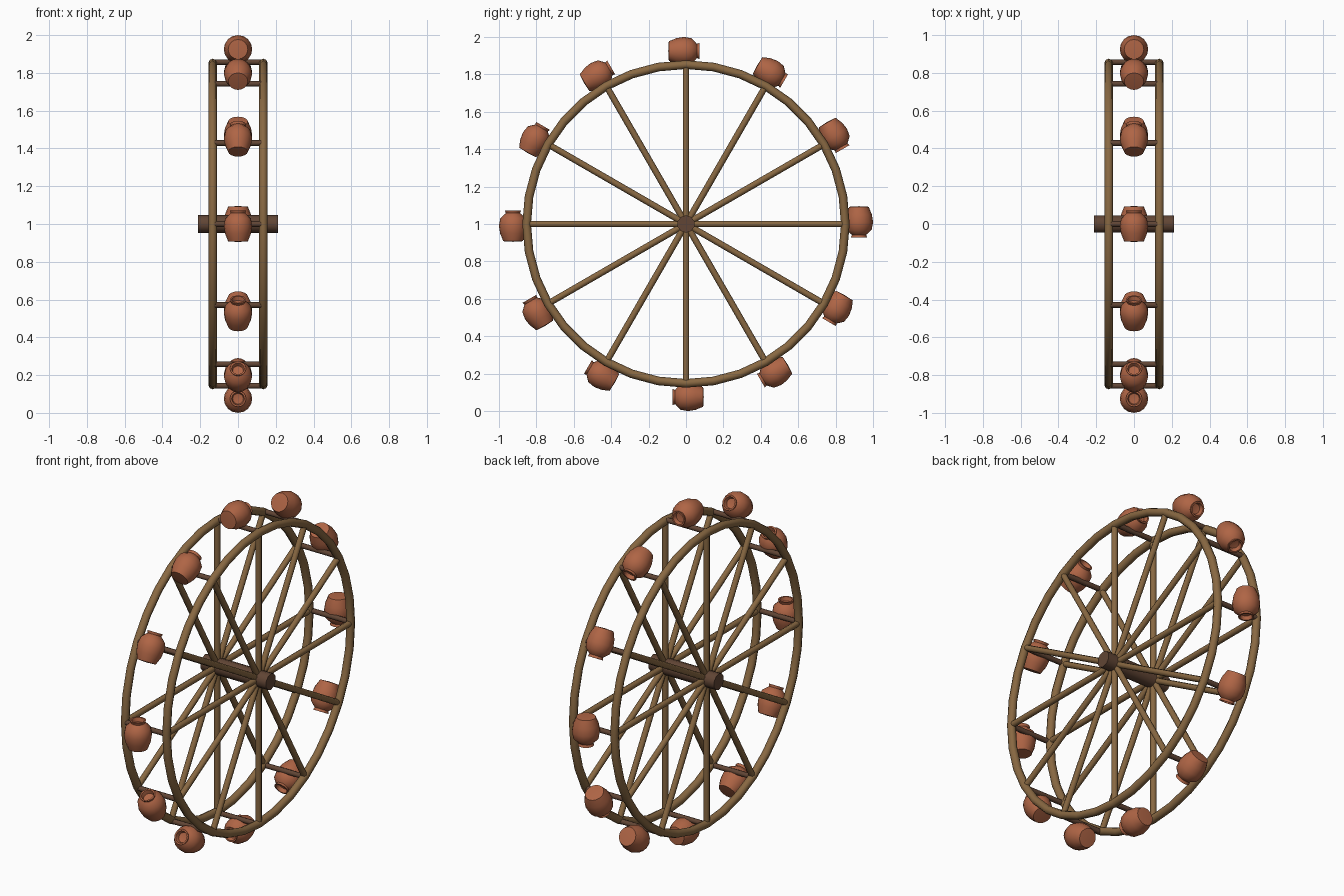
import bpy, bmesh, math
from mathutils import Vector, Matrix

cube = bpy.data.objects.get("Cube")
if cube:
    bpy.data.objects.remove(cube, do_unlink=True)

COUNT = 12        # spokes, crossbars and pots
RIM_R = 0.852
RIM_X = 0.134
HUB = Vector((0, 0, 1))


def material(name, rgb):
    m = bpy.data.materials.new(name)
    m.use_nodes = True
    m.diffuse_color = (*rgb, 1)
    m.node_tree.nodes["Principled BSDF"].inputs["Base Color"].default_value = (*rgb, 1)
    return m


wood = material("oak wood", (0.25, 0.14, 0.055))
dark_wood = material("dark wood", (0.12, 0.06, 0.035))
clay = material("terracotta", (0.43, 0.13, 0.06))


def finish(obj, name, mat, angle=60):
    obj.name = name
    obj.data.materials.append(mat)
    bpy.ops.object.select_all(action='DESELECT')
    obj.select_set(True)
    bpy.context.view_layer.objects.active = obj
    bpy.ops.object.shade_smooth_by_angle(angle=math.radians(angle))
    return obj


def rod(name, a, b, radius, mat, sides=8):
    a, b = Vector(a), Vector(b)
    bpy.ops.mesh.primitive_cylinder_add(vertices=sides, radius=radius, depth=(b - a).length,
                                        location=(a + b) / 2)
    obj = bpy.context.object
    obj.rotation_euler = (b - a).to_track_quat('Z', 'Y').to_euler()
    return finish(obj, name, mat)


def radial(angle):
    return Vector((0, math.sin(angle), math.cos(angle)))


# Pot profile as radius and height, spun around its own axis
PROFILE = [(0, -0.095), (0.052, -0.092), (0.069, -0.05), (0.075, -0.01), (0.068, 0.03),
           (0.045, 0.052), (0.038, 0.058), (0.043, 0.072), (0.034, 0.072), (0.028, 0.05), (0, 0.045)]


def pot_mesh():
    bm = bmesh.new()
    verts = [bm.verts.new((r, 0, z)) for r, z in PROFILE]
    edges = [bm.edges.new(pair) for pair in zip(verts, verts[1:])]
    bmesh.ops.spin(bm, geom=verts + edges, cent=(0, 0, 0), axis=(0, 0, 1),
                   angle=math.tau, steps=16)
    bmesh.ops.remove_doubles(bm, verts=bm.verts, dist=0.0005)
    bmesh.ops.recalc_face_normals(bm, faces=bm.faces)
    mesh = bpy.data.meshes.new("pot")
    bm.to_mesh(mesh)
    bm.free()
    return mesh


# Axle
rod("axle", HUB - Vector((0.213, 0, 0)), HUB + Vector((0.213, 0, 0)), 0.047, dark_wood, 10)

# Two rims with their spokes
for side, x in (("left", RIM_X), ("right", -RIM_X)):
    offset = HUB + Vector((x, 0, 0))
    bpy.ops.mesh.primitive_torus_add(major_radius=RIM_R, minor_radius=0.023, major_segments=36,
                                     minor_segments=8, location=offset,
                                     rotation=(0, math.pi / 2, 0))
    finish(bpy.context.object, f"{side}_rim", wood)
    for i in range(COUNT):
        tip = offset + radial(math.tau * i / COUNT) * RIM_R
        rod(f"{side}_spoke_{i + 1}", offset, tip, 0.017, wood)

# Crossbars joining the rims, each carrying a pot lying along the rim
for i in range(COUNT):
    angle = math.tau * i / COUNT
    out = radial(angle)
    mid = HUB + out * 0.857
    rod(f"crossbar_{i + 1}", mid - Vector((RIM_X, 0, 0)), mid + Vector((RIM_X, 0, 0)),
        0.015, dark_wood)
    pot = bpy.data.objects.new("pot", pot_mesh())
    bpy.context.collection.objects.link(pot)
    along = Vector((0, math.cos(angle), -math.sin(angle)))
    turn = Matrix((out.cross(along), out, along)).transposed().to_4x4()
    turn.col[0][:3] = out.cross(along) * 1
    pot.matrix_world = Matrix.Translation(HUB + out * 0.925) @ turn
    finish(pot, f"pot_{i + 1}", clay)
